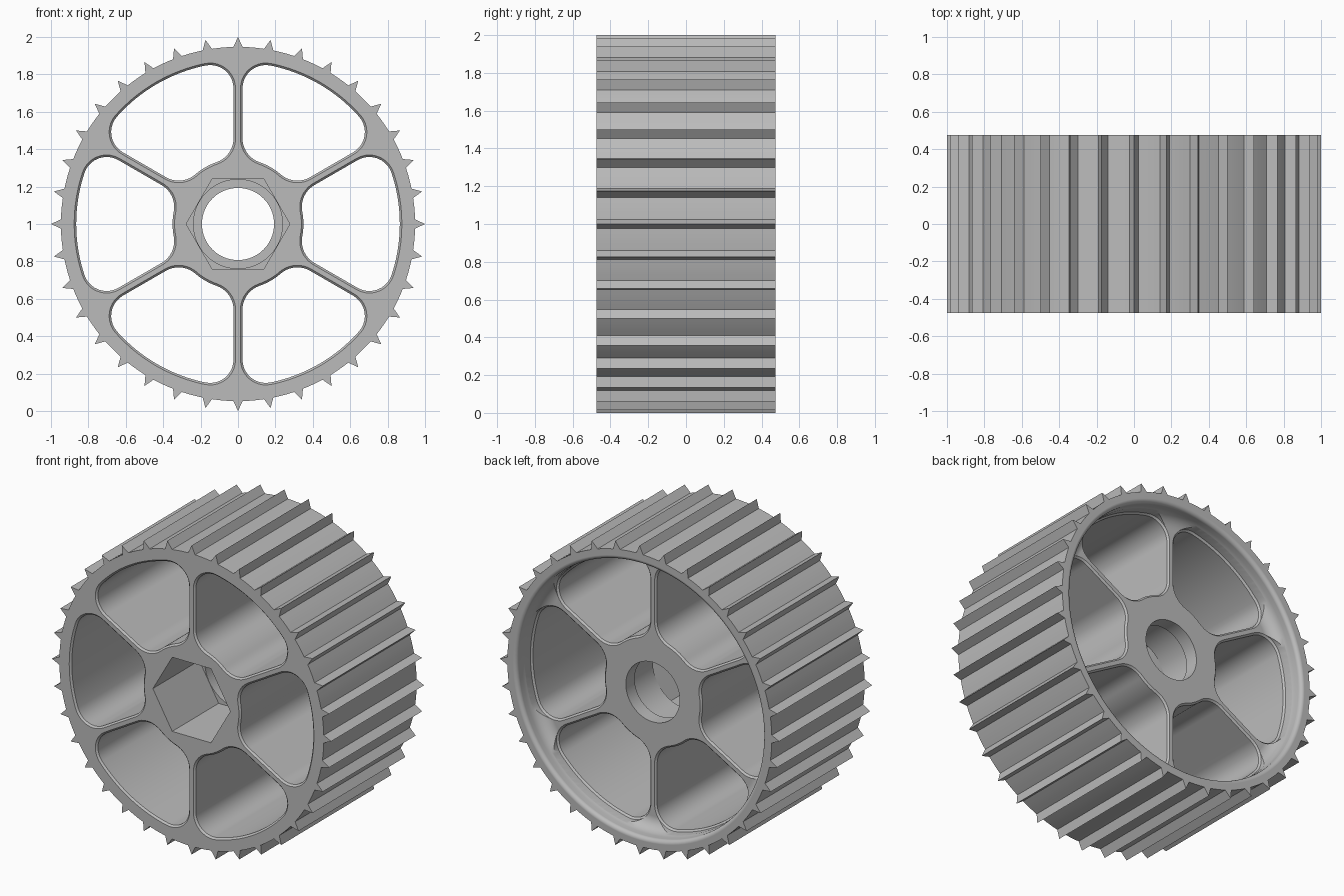
import bpy, bmesh
from math import sin, cos, pi, sqrt, atan2, radians

if "Cube" in bpy.data.objects:
    bpy.data.objects.remove(bpy.data.objects["Cube"])

HALF = 0.475          # half width of the wheel
WEB = 0.34            # back face of hub and spokes
BODY_R, TIP_R, TEETH = 0.947, 1.0, 36

grey = bpy.data.materials.new("plain grey")
grey.use_nodes = True
grey.diffuse_color = (0.5, 0.5, 0.5, 1)
grey.node_tree.nodes["Principled BSDF"].inputs["Base Color"].default_value = (0.5, 0.5, 0.5, 1)


def polar(r, a):
    return (r * cos(a), r * sin(a))


def ring(r, n):
    return [polar(r, 2 * pi * i / n) for i in range(n)]


def loft(bm, sections):
    """Skin a closed solid through (y, outline) sections around the wheel axis."""
    loops = [[bm.verts.new((x, y, z + 1)) for x, z in pts] for y, pts in sections]
    for a, b in zip(loops, loops[1:]):
        for i in range(len(a)):
            j = (i + 1) % len(a)
            bm.faces.new((a[i], a[j], b[j], b[i]))
    bm.faces.new(loops[0])
    bm.faces.new(loops[-1][::-1])


def make(name, *solids):
    bm = bmesh.new()
    for s in solids:
        loft(bm, s)
    bmesh.ops.recalc_face_normals(bm, faces=bm.faces)
    me = bpy.data.meshes.new(name)
    bm.to_mesh(me)
    bm.free()
    me.materials.append(grey)
    ob = bpy.data.objects.new(name, me)
    bpy.context.collection.objects.link(ob)
    return ob


# Toothed outline: a pointed rib every ten degrees on a round drum
def toothed_outline():
    pts = []
    step, half = 2 * pi / TEETH, 0.025 / BODY_R
    for i in range(TEETH):
        a = i * step
        pts += [polar(BODY_R, a - half), polar(TIP_R, a), polar(BODY_R, a + half)]
        pts += [polar(BODY_R, a + half + (step - 2 * half) * k / 3) for k in (1, 2)]
    return pts


# Opening between two spokes, all corners filleted, grown by e
def pocket_outline(turn, e):
    w, r_in, r_out, f_in, f_out = 0.024, 0.35, 0.865, 0.135, 0.125

    def center(d, f):
        return (sqrt(d * d - (w + f) ** 2), w + f)

    ci, co = center(r_in + f_in, f_in), center(r_out - f_out, f_out)
    ai, ao = atan2(ci[1], ci[0]), atan2(co[1], co[0])
    half = []
    n = 10
    # hub arc, inner fillet, outer fillet, rim arc up to the middle of the opening
    for k in range(5):
        half.append(polar(r_in - e, pi / 6 + (ai - pi / 6) * k / 5))
    for c, f, a0, a1 in ((ci, f_in, ai + pi, 3 * pi / 2), (co, f_out, -pi / 2, ao)):
        for k in range(n + 1):
            x, z = polar(f + e, a0 + (a1 - a0) * k / n)
            half.append((c[0] + x, c[1] + z))
    for k in range(1, 9):
        half.append(polar(r_out + e, ao + (pi / 6 - ao) * k / 8))
    # mirror across the middle of the opening
    c, s = cos(pi / 3), sin(pi / 3)
    other = [(x * c + z * s, x * s - z * c) for x, z in half[-2:0:-1]]
    ct, st = cos(turn), sin(turn)
    return [(x * ct - z * st, x * st + z * ct) for x, z in half + other]


def pocket(turn):
    b = 0.011
    steps = [radians(30 * k) for k in range(4)]
    spec = [(-HALF - 0.05, b)]
    spec += [(-HALF + b * sin(t), b * (1 - cos(pi / 2 - t))) for t in steps]
    spec += [(WEB - b * cos(t), b * (1 - cos(t))) for t in steps]
    spec += [(HALF - 0.02, b)]
    return [(y, pocket_outline(turn, e)) for y, e in spec]


wheel = make("toothed_wheel", [(-HALF, toothed_outline()), (HALF, toothed_outline())])

# Round recess at the back with a cove at the bottom and a rounded lip
R, cove, lip = 0.881, 0.08, 0.026
quarter = [pi / 2 * k / 6 for k in range(7)]
profile = [(R - cove + cove * sin(t), WEB + cove * (1 - cos(t))) for t in quarter]
profile += [(R + lip * (1 - cos(t)), HALF - lip + lip * sin(t)) for t in quarter]
profile += [(R + lip, HALF + 0.05)]

cutters = [
    make("recess_cutter", [(y, ring(r, 120)) for r, y in profile]),
    make("pocket_cutter", *[pocket(i * pi / 3 + pi / 6) for i in range(6)]),
    make("hex_socket_cutter", [(-0.6, ring(0.277, 6)), (0.0, ring(0.277, 6))]),
    make("socket_cutter", [(-0.1, ring(0.238, 64)), (0.25, ring(0.238, 64))]),
    make("bore_cutter", [(0.1, ring(0.193, 64)), (0.45, ring(0.193, 64))]),
]

bpy.ops.object.select_all(action="DESELECT")
bpy.context.view_layer.objects.active = wheel
wheel.select_set(True)
for cutter in cutters:
    mod = wheel.modifiers.new("cut", "BOOLEAN")
    mod.operation = "DIFFERENCE"
    mod.solver = "EXACT"
    mod.object = cutter
    bpy.ops.object.modifier_apply(modifier=mod.name)
    bpy.data.objects.remove(cutter)

# Smooth curved walls, crisp edges
bpy.ops.object.shade_smooth_by_angle(angle=radians(32))
wn = wheel.modifiers.new("flat_normals", "WEIGHTED_NORMAL")
wn.keep_sharp = True
